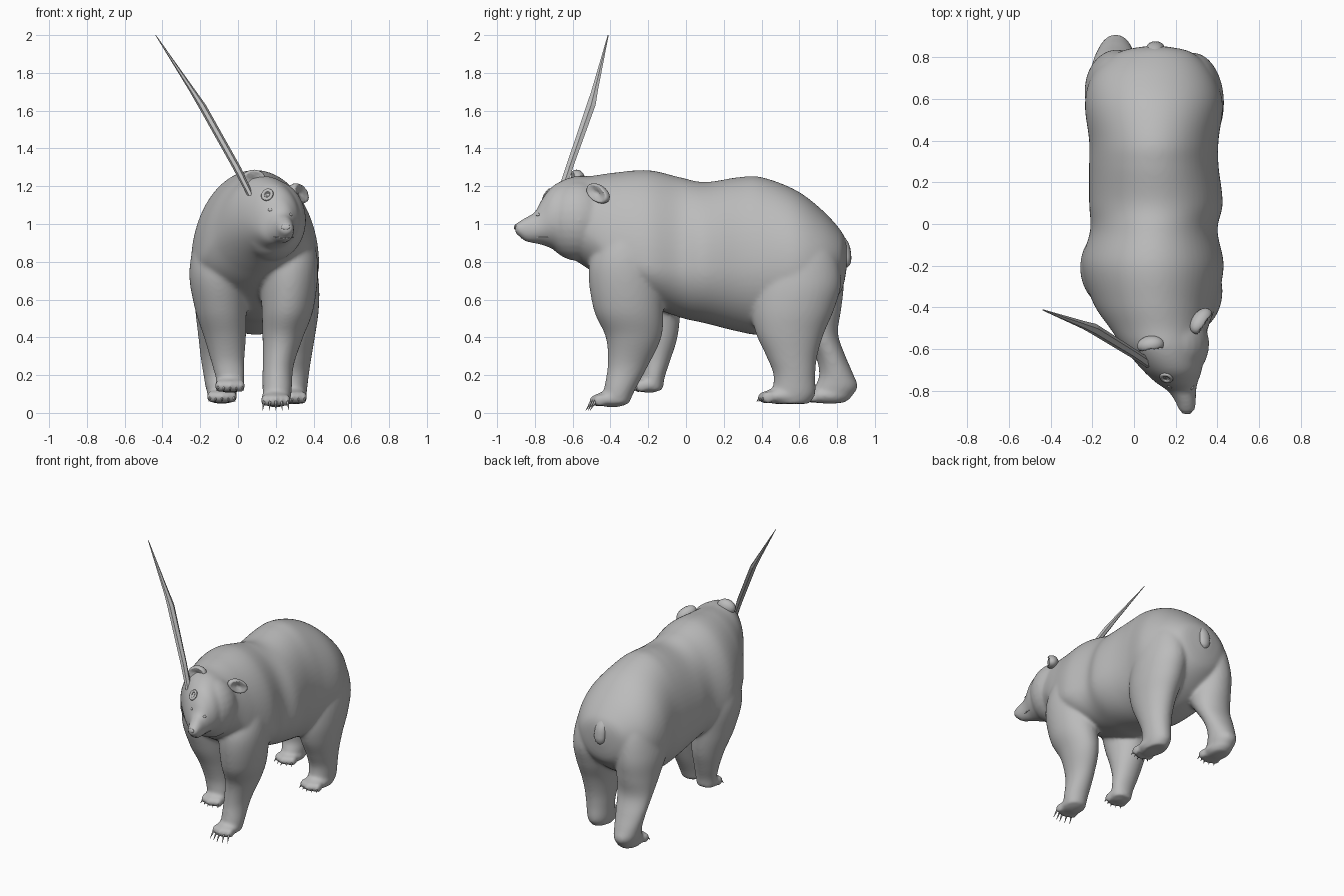
import bpy, bmesh, math
from mathutils import Vector, Matrix

if "Cube" in bpy.data.objects:
    bpy.data.objects.remove(bpy.data.objects["Cube"], do_unlink=True)

grey = bpy.data.materials.new("plain grey")
grey.use_nodes = True
grey.diffuse_color = (0.5, 0.5, 0.5, 1)
bsdf = grey.node_tree.nodes["Principled BSDF"]
bsdf.inputs["Base Color"].default_value = grey.diffuse_color
bsdf.inputs["Roughness"].default_value = 0.7


def make_object(name, bm, smooth=True):
    bmesh.ops.recalc_face_normals(bm, faces=bm.faces)
    mesh = bpy.data.meshes.new(name)
    bm.to_mesh(mesh)
    bm.free()
    mesh.materials.append(grey)
    for face in mesh.polygons:
        face.use_smooth = smooth
    ob = bpy.data.objects.new(name, mesh)
    bpy.context.collection.objects.link(ob)
    return ob


def spline(rows, steps=5):
    """Smooth rows of section values with a Catmull-Rom spline."""
    out = []
    last = len(rows) - 1
    for i in range(last):
        a, b, c, d = (rows[max(0, min(last, i + k))] for k in (-1, 0, 1, 2))
        for s in range(steps):
            t = s / steps
            out.append([q + t * ((r - p) / 2 + t * (p - 2.5 * q + 2 * r - e / 2
                        + t * (1.5 * (q - r) + (e - p) / 2)))
                        for p, q, r, e in zip(a, b, c, d)])
    return out + [list(rows[-1])]


def loft(bm, rings):
    loops = [[bm.verts.new(p) for p in ring] for ring in rings]
    n = len(loops[0])
    for a, b in zip(loops, loops[1:]):
        for i in range(n):
            bm.faces.new((a[i], a[(i + 1) % n], b[(i + 1) % n], b[i]))
    bm.faces.new(loops[0])
    bm.faces.new(loops[-1])


def angles(n):
    return [2 * math.pi * i / n for i in range(n)]


def trunk(bm, rows):
    """Rows: y, centre x, half width, top z, widest z, bottom z."""
    loft(bm, [[(cx + w * math.cos(t), y,
                mid + (top - mid if math.sin(t) > 0 else mid - low) * math.sin(t))
               for t in angles(64)] for y, cx, w, top, mid, low in spline(rows, 8)])


def column(bm, rows, sides=36, steps=6):
    """Rows: z, x range, y range."""
    loft(bm, [[((x0 + x1) / 2 + (x1 - x0) / 2 * math.cos(t),
                (y0 + y1) / 2 + (y1 - y0) / 2 * math.sin(t), z)
               for t in angles(sides)]
              for z, x0, x1, y0, y1 in spline(rows, steps)])


def ball(bm, centre, radii, turn=Matrix()):
    m = Matrix.Translation(centre) @ turn @ Matrix.Diagonal((*radii, 1))
    return bmesh.ops.create_uvsphere(bm, u_segments=24, v_segments=14, radius=1, matrix=m)["verts"]


# Torso, neck and muzzle in one long loft
body = bmesh.new()
trunk(body, [
    (.85, .10, .06, .90, .84, .76), (.82, .10, .18, .965, .82, .64),
    (.72, .09, .285, 1.075, .80, .54), (.58, .095, .33, 1.18, .78, .46),
    (.4, .095, .31, 1.248, .78, .415), (.28, .095, .31, 1.248, .77, .43),
    (.1, .105, .32, 1.222, .77, .475), (-.03, .095, .305, 1.247, .77, .505),
    (-.2, .09, .34, 1.285, .78, .57), (-.38, .10, .295, 1.272, .84, .67),
    (-.5, .12, .235, 1.255, .95, .75), (-.6, .145, .19, 1.25, 1.01, .815),
    (-.7, .183, .142, 1.205, 1.02, .865), (-.76, .205, .1, 1.135, .99, .888),
    (-.8, .23, .068, 1.065, .97, .897), (-.85, .247, .05, 1.035, .97, .907),
    (-.89, .253, .039, 1.01, .975, .94), (-.906, .253, .026, .998, .975, .952)])
# Skull and cheeks
ball(body, (.178, -.575, 1.02), (.183, .185, .215), Matrix.Rotation(.35, 4, 'Z'))

# Legs, tapering up into the torso: left front, right front, left hind, right hind
column(body, [
    (1.15, .18, .3, -.38, -.22), (.95, .13, .39, -.455, -.15), (.77, .12, .424, -.515, -.13),
    (.55, .125, .40, -.49, -.12), (.4, .13, .345, -.425, -.13),
    (.25, .13, .295, -.415, -.2), (.12, .13, .285, -.435, -.27), (.05, .135, .275, -.435, -.3)])
column(body, [
    (1.1, -.1, .02, -.28, -.14), (.95, -.21, .05, -.36, -.06), (.75, -.258, .045, -.4, -.02),
    (.55, -.228, .045, -.345, -.028), (.4, -.18, .042, -.275, -.045),
    (.28, -.145, .034, -.235, -.082), (.19, -.12, .034, -.23, -.112), (.12, -.105, .024, -.22, -.122)])
column(body, [
    (1.05, .2, .3, .5, .66), (.88, .15, .39, .43, .78), (.7, .13, .427, .365, .822),
    (.55, .14, .428, .345, .785), (.42, .17, .41, .37, .73), (.3, .19, .39, .425, .695),
    (.2, .2, .375, .463, .685), (.1, .205, .363, .455, .685), (.048, .22, .35, .455, .65)])
column(body, [
    (1.05, -.1, 0, .56, .7), (.88, -.19, .05, .46, .8), (.7, -.235, .07, .42, .835),
    (.55, -.227, .06, .51, .822), (.42, -.213, .042, .61, .805), (.3, -.2, .018, .685, .845),
    (.2, -.183, .003, .705, .888), (.13, -.17, -.005, .68, .908), (.053, -.145, -.025, .68, .84)])

# Paws with toes, and claws kept as their own sharp parts
claws = bmesh.new()


def paw(x, y, z, length, drop, reach):
    ball(body, (x, y, z), (.08, length, .045))
    for i in range(5):
        off = (i - 2) / 2
        toe = Vector((x + off * .06, y - length * .88 + abs(off) * .022, z - .008))
        ball(body, toe, (.02, .038, .033))
        aim = Vector((off * .01, -reach, -drop))
        base = toe + Vector((0, -.022, 0))
        turn = aim.to_track_quat('Z', 'Y').to_matrix().to_4x4()
        bmesh.ops.create_cone(claws, cap_ends=True, segments=8, radius1=.008, radius2=.001,
                              depth=aim.length,
                              matrix=Matrix.Translation(base + aim / 2) @ turn)


paw(.2, -.39, .074, .098, .053, .032)
paw(-.042, -.195, .15, .07, .025, .015)
paw(.287, .52, .09, .12, .022, .018)
paw(-.085, .76, .093, .12, .025, .018)
make_object("claws", claws)

# Blend the body into one skin
skin = make_object("body", body)
remesh = skin.modifiers.new("blend", 'REMESH')
remesh.mode = 'VOXEL'
remesh.voxel_size = .01
remesh.use_smooth_shade = True
relax = skin.modifiers.new("relax", 'SMOOTH')
relax.factor = .5
relax.iterations = 16


def ear(name, centre, radii, yaw, roll):
    bm = bmesh.new()
    turn = Matrix.Rotation(yaw, 4, 'Z') @ Matrix.Rotation(roll, 4, 'Y')
    verts = ball(bm, (0, 0, 0), radii)
    for v in verts:                      # hollow the front of the ear
        edge = math.hypot(v.co.x / radii[0], v.co.z / radii[2])
        if v.co.y < 0 and edge < .8:
            v.co.y += .05 * (1 - edge)
    bm.transform(Matrix.Translation(centre) @ turn)
    make_object(name, bm)


ear("left_ear", (.322, -.465, 1.162), (.075, .045, .045), .95, .5)
ear("right_ear", (.08, -.58, 1.235), (.066, .045, .052), .15, -.15)

# Tail
bm = bmesh.new()
column(bm, [(.98, .08, .12, .76, .8), (.9, .06, .14, .8, .86), (.83, .06, .145, .82, .875),
            (.79, .07, .135, .825, .87), (.77, .095, .11, .84, .855)], 16)
make_object("tail", bm)

# Eyes, brow wound and nose sit on the skin
bpy.context.view_layer.update()
deps = bpy.context.evaluated_depsgraph_get()


def on_face(x, z):
    hit, point, normal, _ = skin.ray_cast(Vector((x, -2, z)), Vector((0, 1, 0)), depsgraph=deps)
    return (point, normal) if hit else (Vector((x, -.75, z)), Vector((0, -1, 0)))


def face_bead(name, x, z, radii):
    point, normal = on_face(x, z)
    bm = bmesh.new()
    ball(bm, point, radii, normal.to_track_quat('Z', 'Y').to_matrix().to_4x4())
    make_object(name, bm)


face_bead("right_eye", .17, 1.075, (.012, .008, .005))
face_bead("left_eye", .28, 1.05, (.012, .008, .005))
face_bead("nose", .252, .985, (.024, .015, .006))

point, normal = on_face(.155, 1.155)
bm = bmesh.new()
frame = Matrix.Translation(point) @ normal.to_track_quat('Z', 'Y').to_matrix().to_4x4()
loops = [[frame @ Vector(((.024 + .01 * math.cos(s)) * math.cos(t),
                          (.028 + .01 * math.cos(s)) * math.sin(t), .008 * math.sin(s)))
          for t in angles(20)] for s in angles(8)]
loft(bm, loops + loops[:1])
make_object("brow_ring", bm)

# Mouth line: a thin curve wrapped round the muzzle
curve = bpy.data.curves.new("mouth", 'CURVE')
curve.dimensions = '3D'
curve.bevel_depth = .003
line = curve.splines.new('POLY')
spots = [on_face(.19 + .02 * i, .925 + .002 * abs(i - 3))[0] for i in range(6)]
line.points.add(len(spots) - 1)
for p, s in zip(line.points, spots):
    p.co = (*s, 1)
curve.materials.append(grey)
bpy.context.collection.objects.link(bpy.data.objects.new("mouth", curve))

# Long thin spike rising from the brow
bm = bmesh.new()
column(bm, [(1.15, .05, .085, -.69, -.64), (1.3, -.03, .015, -.64, -.595),
            (1.63, -.215, -.17, -.53, -.475), (1.7, -.255, -.22, -.505, -.465),
            (2, -.438, -.434, -.415, -.409)], 6, 1)
make_object("spike", bm, False)
